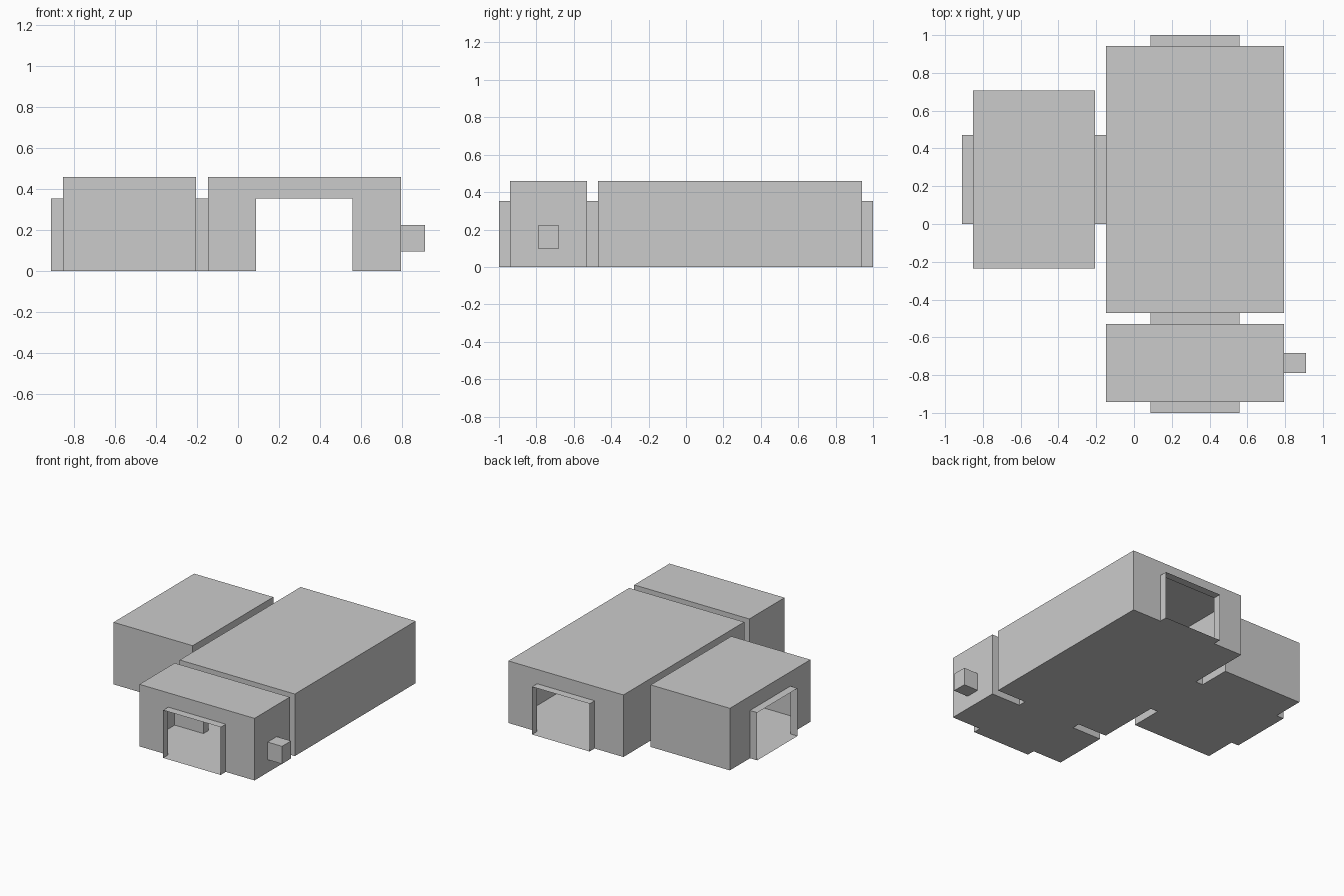
import bpy, bmesh
from mathutils import Vector

if "Cube" in bpy.data.objects:
    bpy.data.objects.remove(bpy.data.objects["Cube"])

U = 1 / 17            # floor-plan module
ROOM_H = 7.8 * U      # room height
DOOR_W = 8 * U        # doorway width
DOOR_H = 6 * U        # doorway height
Z = Vector((0, 0, 1))


def finish(name, bm):
    bmesh.ops.remove_doubles(bm, verts=bm.verts, dist=1e-5)
    mesh = bpy.data.meshes.new(name)
    bm.to_mesh(mesh)
    bm.free()
    obj = bpy.data.objects.new(name, mesh)
    bpy.context.collection.objects.link(obj)
    return obj


def face(bm, points):
    bm.faces.new([bm.verts.new(p) for p in points])


def room(name, x0, x1, y0, y1, doors):
    """Thin-walled room; doors lists the sides with a centred doorway."""
    bm = bmesh.new()
    corners = [Vector((x * U, y * U, 0))
               for x, y in ((x0, y0), (x1, y0), (x1, y1), (x0, y1))]
    face(bm, reversed(corners))
    face(bm, [c + Z * ROOM_H for c in corners])
    for i, side in enumerate(("front", "right", "back", "left")):
        p, q = corners[i], corners[(i + 1) % 4]
        outline = [p]
        if side in doors:
            half = (q - p).normalized() * DOOR_W / 2
            a, b = (p + q) / 2 - half, (p + q) / 2 + half
            outline += [a, a + Z * DOOR_H, b + Z * DOOR_H, b]
        face(bm, outline + [q, q + Z * ROOM_H, p + Z * ROOM_H])
    finish(name, bm)


def passage(name, x, y, direction):
    """Thin open-ended tunnel, one module long, starting at a doorway centre."""
    bm = bmesh.new()
    d = Vector(direction)
    start, step = Vector((x, y, 0)) * U, d * U
    half = Z.cross(d) * DOOR_W / 2
    ring = [start - half, start + half,
            start + half + Z * DOOR_H, start - half + Z * DOOR_H]
    for i in range(4):
        p, q = ring[i], ring[(i + 1) % 4]
        face(bm, [p, q, q + step, p + step])
    bmesh.ops.recalc_face_normals(bm, faces=bm.faces)
    finish(name, bm)


# Rooms
room("main_room", -2.5, 13.5, -8, 16, ("front", "back", "left"))
room("front_room", -2.5, 13.5, -16, -9, ("front", "back"))
room("side_room", -14.5, -3.5, -4, 12, ("left", "right"))

# Entrances and connecting passages
passage("back_entrance", 5.5, 16, (0, 1, 0))
passage("middle_passage", 5.5, -8, (0, -1, 0))
passage("front_entrance", 5.5, -16, (0, -1, 0))
passage("side_passage", -2.5, 4, (-1, 0, 0))
passage("left_entrance", -14.5, 4, (-1, 0, 0))

# Small box on the right wall of the front room
bm = bmesh.new()
bmesh.ops.create_cube(bm, size=1)
bmesh.ops.scale(bm, vec=(2 * U, 1.8 * U, 0.13), verts=bm.verts)
bmesh.ops.translate(bm, vec=(14.5 * U, -12.5 * U, 0.16), verts=bm.verts)
finish("wall_box", bm)
